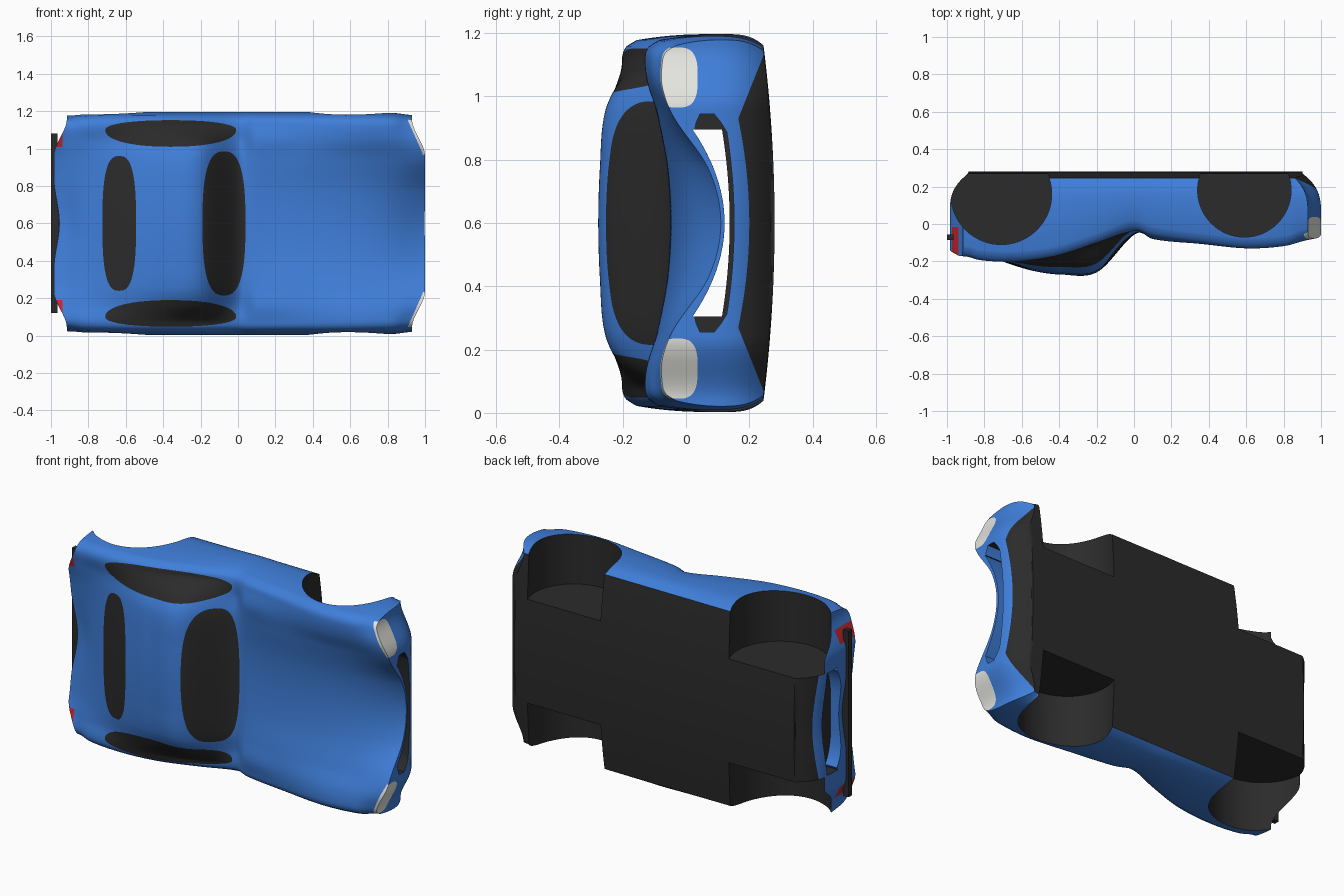
import bpy, bmesh, math
from mathutils import Vector

if "Cube" in bpy.data.objects:
    bpy.data.objects.remove(bpy.data.objects["Cube"], do_unlink=True)


def material(name, rgb):
    m = bpy.data.materials.new(name)
    m.use_nodes = True
    m.diffuse_color = (*rgb, 1)
    bsdf = next(n for n in m.node_tree.nodes if n.type == "BSDF_PRINCIPLED")
    bsdf.inputs["Base Color"].default_value = (*rgb, 1)
    return m


BLUE, DARK, WHITE, RED = range(4)
PAINTS = [material("blue_paint", (0.05, 0.21, 0.7)),
          material("dark_trim", (0.024, 0.024, 0.024)),
          material("lamp_white", (0.78, 0.78, 0.74)),
          material("lamp_red", (0.55, 0.02, 0.03))]
MID = 0.6    # height of the car's centre plane: the car lies on its side


def clamp(v):
    return max(0.0, min(1.0, v))


def smooth(v):
    v = clamp(v)
    return v * v * (3 - 2 * v)


def spline(xs, ys, x):
    """Smooth curve through the points (xs, ys)."""
    n = len(xs)
    i = max(k for k in range(n - 1) if xs[k] <= x or k == 0)

    def slope(k):
        a, b = max(k - 1, 0), min(k + 1, n - 1)
        return (ys[b] - ys[a]) / (xs[b] - xs[a]) if k > 0 else 0
    d = xs[i + 1] - xs[i]
    s = clamp((x - xs[i]) / d)
    return (ys[i] * (1 + 2 * s) * (1 - s) ** 2 + ys[i + 1] * s * s * (3 - 2 * s)
            + d * s * (1 - s) * (slope(i) * (1 - s) - slope(i + 1) * s))


# Lengthwise lines of the body top, tail to nose
STATIONS = (-1, -.85, -.7, -.55, -.4, -.2, 0, .1, .35, .6, .8, 1)
CENTRE = (.10, .15, .205, .25, .27, .257, .058, .045, .05, .035, -.01, -.11)
ROOF_EDGE = (.13, .165, .2, .235, .25, .238, .05, .07, .09, .09, .07, .04)
PILLAR = (.155, .178, .195, .215, .215, .19, .035, .08, .105, .122, .108, .075)
FENDER = (.172, .192, .202, .195, .17, .105, .035, .068, .102, .13, .118, .075)
ACROSS = (0, .18, .36, .46, .54, .578, .6)
SIZE = (170, 120, 32)


def section(u):
    c, r, p, f = (spline(STATIONS, line, u)
                  for line in (CENTRE, ROOF_EDGE, PILLAR, FENDER))
    return (c, c + (r - c) * .25, r, p, f, f - .012, f - .045)


SECTIONS = [section(2 * i / SIZE[0] - 1) for i in range(SIZE[0] + 1)]


def warp(i, j, k):
    """Map a point of a gridded box onto the car body."""
    u, t, h = 2 * i / SIZE[0] - 1, 2 * j / SIZE[1] - 1, k / SIZE[2]
    a = abs(t)
    top = spline(ACROSS, SECTIONS[i], a * .6)
    bottom = -.28 + .035 * a * a
    z = bottom + (top - bottom) * h
    bulge = 1 - .03 * clamp(2 * h - 1) ** 2 - .06 * clamp(1 - 2 * h) ** 3
    w = t * .597 * bulge * (1 - .03 * abs(u) ** 6)
    end = smooth((abs(u) - .8) / .2)
    cut = .07 * smooth((abs(w) - .36) / .2) + .1 * clamp((-z - .05) / .22) ** 3
    if u < 0:
        cut += .03 * h * (1 - smooth(abs(w) / .25))
    x = u * (1 if u > 0 else .985) - math.copysign(cut * end, u)
    return Vector((x, -z, MID + w))


def oval(a, b, power):
    return abs(a) ** power + abs(b) ** power < 1


def paint(p):
    """Colour of the body skin at a point."""
    x, w, h = p.x, abs(p.z - MID), -p.y
    chin = -.2 + .035 * clamp(w / .33) ** 2 - .08 * clamp((w - .33) / .2)
    if abs(x) > .85 and h < chin:
        return DARK
    if x > .985 - .45 * (w - .38) and oval((w - .46) / .095, (h - .027) / .064, 3):
        return WHITE
    if x < -.938 and w > .41 and .015 < h < .185:
        return RED
    windscreen = oval((x + .075) / .115, w / .385, 2.7)
    rear_window = oval((x + .635) / .09, w / .36, 2.8)
    side_window = oval((x + .36) / .35, (w - .5) / (.052 if w > .5 else .09), 2.2)
    if h > 0 and (windscreen or rear_window or side_window):
        return DARK
    return BLUE


def finish(name, bm):
    bmesh.ops.recalc_face_normals(bm, faces=bm.faces)
    mesh = bpy.data.meshes.new(name)
    bm.to_mesh(mesh)
    bm.free()
    obj = bpy.data.objects.new(name, mesh)
    bpy.context.collection.objects.link(obj)
    for m in PAINTS:
        mesh.materials.append(m)
    return obj


# Body shell
bm = bmesh.new()
corners = {}
for a in range(3):
    b, c = (a + 1) % 3, (a + 2) % 3
    for end in (0, SIZE[a]):
        for i in range(SIZE[b]):
            for j in range(SIZE[c]):
                ring = []
                for di, dj in ((0, 0), (1, 0), (1, 1), (0, 1)):
                    key = [end] * 3
                    key[b], key[c] = i + di, j + dj
                    key = tuple(key)
                    if key not in corners:
                        corners[key] = bm.verts.new(warp(*key))
                    ring.append(corners[key])
                face = bm.faces.new(ring)
                face.material_index = DARK if a == 2 and end == 0 else BLUE

# Cut the skin along every colour border, then colour the faces
tones = {v: paint(v.co) for v in bm.verts}
border = []
for e in [e for e in bm.edges if tones[e.verts[0]] != tones[e.verts[1]]]:
    start, stop = e.verts
    low, high = 0.0, 1.0
    for step in range(12):
        half = (low + high) / 2
        if paint(start.co.lerp(stop.co, half)) == tones[start]:
            low = half
        else:
            high = half
    border.append(bmesh.utils.edge_split(e, start, max(.02, min(.98, low)))[1])
bmesh.ops.connect_verts(bm, verts=border)
for f in bm.faces:
    if f.material_index == BLUE:
        f.material_index = paint(f.calc_center_median())
body = finish("car_body", bm)


def duct(name, x0, x1, half, ceiling, floor, steps=24):
    """Prism along the car, with a blue ceiling and dark floor and ends."""
    bm = bmesh.new()
    ws = [half * (2 * i / steps - 1) for i in range(steps + 1)]
    outline = [(w, ceiling(w)) for w in ws] + [(w, floor(w)) for w in reversed(ws)]
    rings = [[bm.verts.new((x, -h, MID + w)) for w, h in outline] for x in (x0, x1)]
    n = len(outline)
    for i in range(n):
        k = (i + 1) % n
        f = bm.faces.new((rings[0][i], rings[0][k], rings[1][k], rings[1][i]))
        f.material_index = BLUE if i < steps else DARK
    for ring in rings:
        bm.faces.new(ring).material_index = DARK
    return finish(name, bm)


def wheel_well(name, x, y, radius, side):
    bm = bmesh.new()
    bmesh.ops.create_cone(bm, cap_ends=True, segments=72, radius1=radius,
                          radius2=radius, depth=.5)
    bmesh.ops.translate(bm, verts=bm.verts, vec=(x, y, MID + side * .55))
    for f in bm.faces:
        f.material_index = DARK
    return finish(name, bm)


# Openings: through duct, grille mouth, tail recess and four wheel wells
def lip(w):
    return -.122 + .15 * (w / .36) ** 2


cutters = [
    duct("through_duct", -1.2, 1.2, .295, lip, lambda w: -.138 + .025 * (w / .3) ** 2),
    duct("grille_mouth", .87, 1.21, .345, lambda w: lip(w) - .06 * clamp(abs(w) / .05 - 5.9),
         lambda w: -.152 + .025 * (w / .3) ** 2 + .03 * clamp(abs(w) / .05 - 5.9)),
    duct("tail_recess", -1.21, -.91, .285, lambda w: .02 - .05 * (w / .28) ** 4,
         lambda w: -.14 + .03 * (w / .3) ** 2)]
for side in (-1, 1):
    cutters.append(wheel_well("front_well", .59, .18, .25, side))
    cutters.append(wheel_well("rear_well", -.71, .16, .27, side))

bpy.context.view_layer.objects.active = body
body.select_set(True)
for cutter in cutters:
    mod = body.modifiers.new(cutter.name, "BOOLEAN")
    mod.operation, mod.solver, mod.object = "DIFFERENCE", "MANIFOLD", cutter
    bpy.ops.object.modifier_apply(modifier=mod.name)
for cutter in cutters:
    bpy.data.objects.remove(cutter, do_unlink=True)
bpy.ops.object.shade_smooth_by_angle(angle=math.radians(40))

# Tail bar: straight outer edge, inner edge swelling towards the middle
bm = bmesh.new()
inner = [(-.965 + .03 * (1 - smooth(abs(z) / .25)), MID + z)
         for z in [.48 * (i / 12 - 1) for i in range(25)]]
outline = [(-1, MID + .48), (-1, MID - .48)] + inner
plate = bm.faces.new([bm.verts.new((x, -.085, z)) for x, z in outline])
extruded = bmesh.ops.extrude_face_region(bm, geom=[plate], use_keep_orig=True)["geom"]
bmesh.ops.translate(bm, vec=(0, .03, 0),
                    verts=[v for v in extruded if isinstance(v, bmesh.types.BMVert)])
for f in bm.faces:
    f.material_index = DARK
finish("tail_bar", bm)
